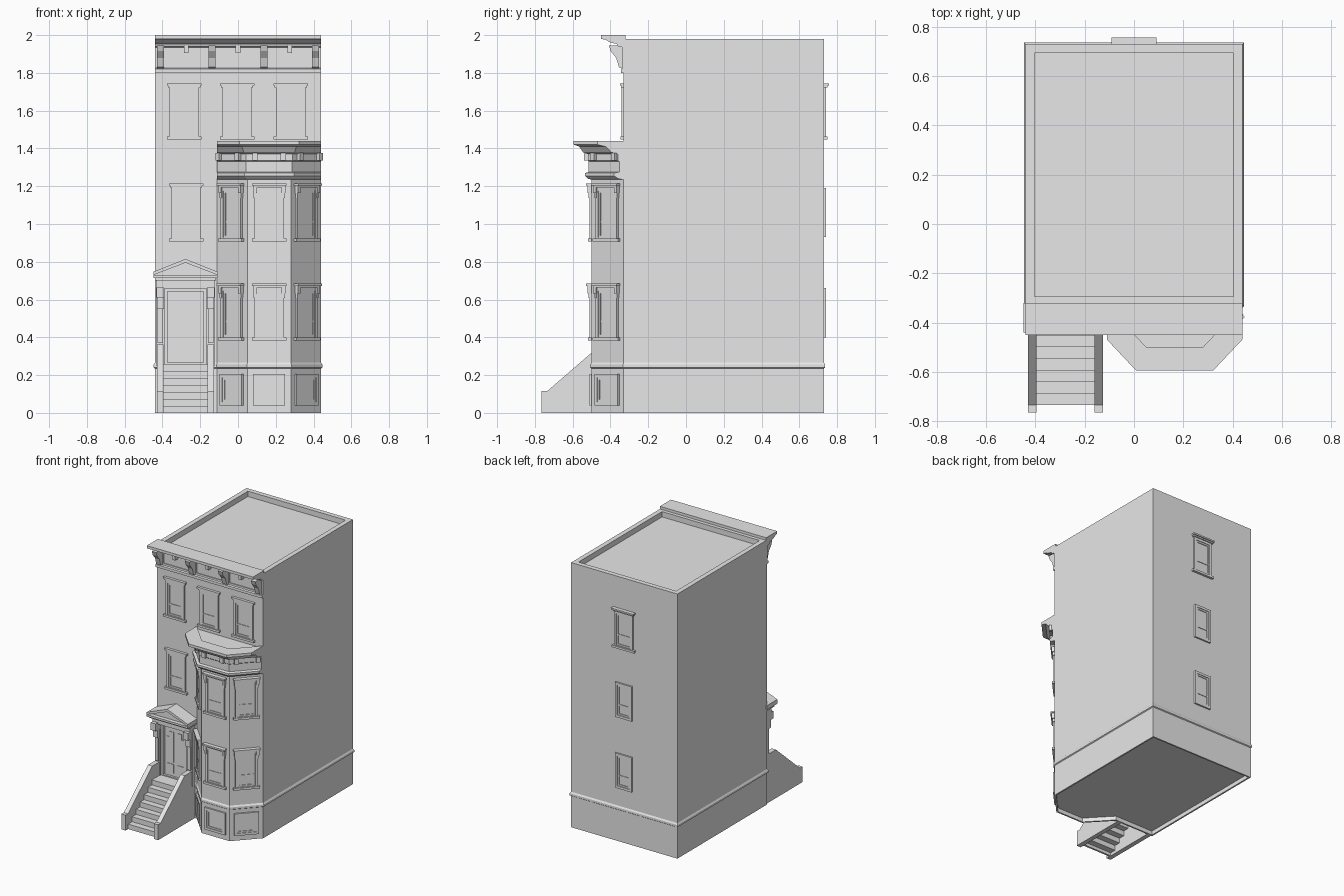
import bpy, bmesh, math
from mathutils import Matrix, Vector

old = bpy.data.objects.get("Cube")
if old:
    bpy.data.objects.remove(old, do_unlink=True)

stone = bpy.data.materials.new("grey_stone")
stone.use_nodes = True
GREY = (0.8, 0.8, 0.8, 1)
stone.diffuse_color = GREY
stone.node_tree.nodes["Principled BSDF"].inputs["Base Color"].default_value = GREY


def finish(name, bm):
    bmesh.ops.recalc_face_normals(bm, faces=bm.faces)
    mesh = bpy.data.meshes.new(name)
    bm.to_mesh(mesh)
    bm.free()
    mesh.materials.append(stone)
    obj = bpy.data.objects.new(name, mesh)
    bpy.context.collection.objects.link(obj)
    return obj


def loft(name, rings):
    """Skin a list of matching point rings and cap both ends."""
    bm = bmesh.new()
    loops = [[bm.verts.new(p) for p in ring] for ring in rings]
    for a, b in zip(loops, loops[1:]):
        for i in range(len(a)):
            j = (i + 1) % len(a)
            bm.faces.new((a[i], a[j], b[j], b[i]))
    bm.faces.new(loops[0])
    bm.faces.new(loops[-1])
    return finish(name, bm)


def along_x(name, profile, x0, x1):
    return loft(name, [[(x, y, z) for y, z in profile] for x in (x0, x1)])


def along_y(name, profile, y0, y1):
    return loft(name, [[(x, y, z) for x, z in profile] for y in (y0, y1)])


def level(points, z):
    return [(x, y, z) for x, y in points]


def boxes(name, parts, place=Matrix()):
    """Each part is left, right, inner, outer, bottom, top; outer faces -y."""
    bm = bmesh.new()
    for u0, u1, v0, v1, z0, z1 in parts:
        mid = Vector((u0 + u1, -v0 - v1, z0 + z1)) / 2
        size = (abs(u1 - u0), abs(v1 - v0), abs(z1 - z0), 1)
        bmesh.ops.create_cube(bm, size=1, matrix=place @ Matrix.Translation(mid) @ Matrix.Diagonal(size))
    return finish(name, bm)


def frame(w, z0, z1, t, depth):
    """Four bars around an opening centred on the local origin."""
    h = w / 2
    return [(-h, t - h, -.01, depth, z0, z1), (h - t, h, -.01, depth, z0, z1),
            (t - h, h - t, -.01, depth, z0, z0 + t), (t - h, h - t, -.01, depth, z1 - t, z1)]


# Plan shapes
W, BACK, FRONT = .44, .73, -.33
BAY_L, BAY_R, BAY_Y = .05, .28, -.5
SLOPE = 17 / 16


def footprint(d):
    k = d * .44
    return [(-W - d, BACK + d), (-W - d, FRONT - d), (-.11 - k, FRONT - d), (BAY_L - k, BAY_Y - d),
            (BAY_R + k, BAY_Y - d), (W + d, FRONT - k), (W + d, BACK + d)]


def bay(d):
    k = d * .44
    side = BAY_Y - d + (BAY_L - k + .11) * SLOPE
    return [(-.11, -.3), (-.11, side), (BAY_L - k, BAY_Y - d), (BAY_R + k, BAY_Y - d), (W, side), (W, -.3)]


def block(d):
    return [(-W + d, FRONT + d), (W - d, FRONT + d), (W - d, BACK - d), (-W + d, BACK - d)]


# Base with hollow underside, belt course, upper walls with sunken roof
loft("base", [level(footprint(-.012), .03), level(footprint(-.012), 0),
              level(footprint(0), 0), level(footprint(0), .25)])
loft("belt_course", [level(footprint(d), z) for d, z in ((0, .235), (.007, .24), (.007, .255), (0, .266))])
loft("upper_walls", [level(block(0), .25), level(block(0), 1.98),
                     level(block(.036), 1.98), level(block(.036), 1.94)])

# Bay walls and crown
loft("bay_walls", [level(bay(0), .25), level(bay(0), 1.24)])
crown = [(0, 1.235), (.02, 1.24), (.035, 1.255), (.035, 1.27), (.015, 1.275), (.015, 1.33), (.02, 1.335),
         (.02, 1.37), (.045, 1.38), (.065, 1.41), (.095, 1.42), (.095, 1.44), (0, 1.44), (0, 1.42)]
loft("bay_crown", [level(bay(d), z) for d, z in crown])

# Wall placements: local -y points outward
TURN = math.atan(SLOPE)


def on_wall(x, y, turn=0):
    return Matrix.Translation((x, y, 0)) @ Matrix.Rotation(turn, 4, "Z")


bay_faces = {"left_face": on_wall(-.03, -.415, -TURN), "middle_face": on_wall(.165, BAY_Y),
             "right_face": on_wall(.36, -.415, TURN)}


def window(name, place, z0, z1, w=.155, hood=0, corbels=False):
    top = z1 - .022 if hood else z1
    rail = z0 + (top - z0) * .36
    inner = w - .036
    parts = frame(w, z0, top, .018, .012)
    parts += frame(inner, z0 + .018, top - .018, .012, .007)
    parts += [(-inner / 2, inner / 2, -.01, .002, z0 + .018, top - .018)]
    if z1 - z0 > .2:
        parts.append((-inner / 2, inner / 2, -.01, .006, rail - .005, rail + .005))
    if hood:
        h = w / 2
        parts += [(-h - .008, h + .008, -.01, hood * .7, top, top + .01),
                  (-h - .014, h + .014, -.01, hood, top + .01, z1),
                  (-h - .014, h + .014, -.01, .018, z0 - .002, z0 + .014)]
        if corbels:
            for s in (-1, 1):
                parts += [(s * (h - .012), s * (h + .008), -.01, hood * .7, top - .03, top),
                          (s * (h - .009), s * (h + .005), -.01, hood * .5, top - .055, top - .03)]
    boxes(name, parts, place)


# Front and bay windows
for label, x in (("left", -.285), ("middle", -.005), ("right", .28)):
    window("top_window_" + label, on_wall(x, FRONT), 1.45, 1.745, hood=.02)
window("second_floor_window", on_wall(-.275, FRONT), .91, 1.215, hood=.02)
for label, place in bay_faces.items():
    window("bay_upper_window_" + label, place, .91, 1.215, hood=.03, corbels=True)
    window("bay_lower_window_" + label, place, .385, .685, hood=.03, corbels=True)
    window("basement_window_" + label, place, .04, .205, w=.17)
    boxes("bay_crown_blocks_" + label,
          [(u - .014, u + .014, 0, .04, 1.335, 1.375) for u in (-.075, .075)], place)

# Back windows
rear = on_wall(0, BACK, math.pi)
window("back_top_window", rear, 1.45, 1.745, hood=.028)
window("back_middle_window", rear, .93, 1.19, w=.14)
window("back_lower_window", rear, .4, .66, w=.14)

# Main cornice with brackets, blocks and frieze panels
cornice = [(-.32, 1.8), (-.345, 1.8), (-.345, 1.82), (-.335, 1.825), (-.335, 1.935), (-.36, 1.94), (-.365, 1.953),
           (-.4, 1.96), (-.425, 1.975), (-.45, 1.98), (-.45, 2), (-.32, 2)]
along_x("main_cornice", cornice, -W, W)
bracket = [(-.33, 1.945), (-.408, 1.945), (-.398, 1.915), (-.37, 1.88), (-.355, 1.83), (-.33, 1.82)]
spots = [-.41, -.137, .137, .41]
for x in spots:
    along_x("cornice_bracket", bracket, x - .018, x + .018)
for a, b in zip(spots, spots[1:]):
    place = on_wall((a + b) / 2, -.335)
    boxes("frieze_panel", frame(.225, 1.835, 1.925, .008, .006)
          + [(-.012, .012, 0, .035, 1.905, 1.945)], place)

# Stoop: thin stepped flight and two sloping cheek walls
DOOR_X = -.278
RISE, GO, START = .26 / 7, .047, -.735
steps = [(START, 0)]
for i in range(7):
    steps += [(START + GO * i, RISE * (i + 1)), (START + GO * (i + 1), RISE * (i + 1))]
steps[-1] = (FRONT, .26)
under = [(y + .014, z - .014) for y, z in steps[1:-1]]
under = [(START + .014, 0)] + under + [(FRONT, .26 - .014)]
along_x("stair_flight", steps + under[::-1], DOOR_X - .12, DOOR_X + .12)
cheek = [(-.765, 0), (-.765, .115), (-.735, .115), (-.45, .362), (FRONT, .362), (FRONT, 0)]
for side, s in (("left", 1), ("right", -1)):
    along_x("stoop_wall_" + side, cheek, DOOR_X + s * .117, DOOR_X + s * .152)

# Door leaves, surround and pilasters
door = on_wall(DOOR_X, FRONT)
parts = frame(.225, .25, .66, .018, .022) + [(-.1, .1, -.01, .004, .25, .65)]
for s in (-1, 1):
    parts += [(s * .004, s * .085, 0, .009, .27, .635),
              (s * .016, s * .07, 0, .013, .29, .36), (s * .016, s * .07, 0, .013, .375, .56),
              (s * .016, s * .05, 0, .013, .56, .6),
              (s * .112, s * .155, -.01, .035, .25, .66),
              (s * .12, s * .147, 0, .045, .37, .55),
              (s * .115, s * .152, 0, .06, .55, .61), (s * .113, s * .154, 0, .085, .61, .665)]
boxes("front_door_and_pilasters", parts, door)
boxes("door_entablature", [(-.155, .155, -.01, .06, .655, .7), (-.162, .162, -.01, .09, .7, .715),
                           (-.17, .17, -.01, .11, .715, .73)], door)

# Pediment
L, R = DOOR_X - .17, DOOR_X + .17
along_y("pediment_panel", [(L, .725), (R, .725), (R, .735), (DOOR_X, .805), (L, .735)], FRONT + .01, -.41)
for side, edge in (("left", R), ("right", L)):
    along_y("pediment_rake_" + side, [(edge, .73), (edge, .747), (DOOR_X, .815), (DOOR_X, .795)],
            FRONT + .01, -.44)
